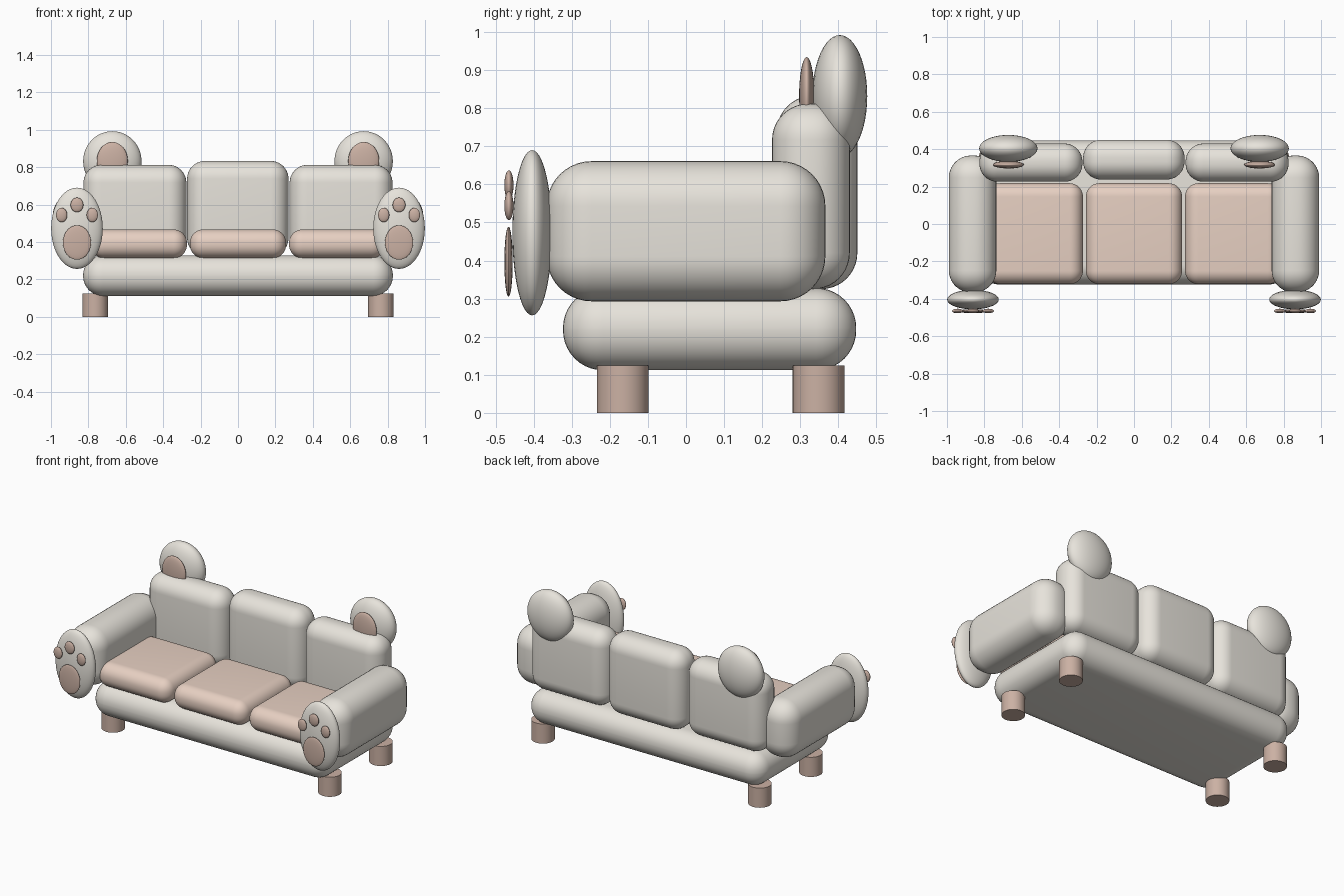
import bpy, math

if "Cube" in bpy.data.objects:
    bpy.data.objects.remove(bpy.data.objects["Cube"])


def material(name, rgb):
    m = bpy.data.materials.new(name)
    m.diffuse_color = (*rgb, 1)
    m.use_nodes = True
    m.node_tree.nodes["Principled BSDF"].inputs["Base Color"].default_value = m.diffuse_color
    return m


CREAM = material("cream_fabric", (0.80, 0.77, 0.71))
PINK = material("pink_fabric", (0.80, 0.63, 0.54))
ROSE = material("rose_pad", (0.60, 0.44, 0.37))


def finish(ob, name, mat):
    ob.name = name
    ob.data.materials.append(mat)
    bpy.ops.object.shade_smooth_by_angle(angle=math.radians(40))
    return ob


def cushion(name, x, y, z, r, mat):
    """Rounded box from (min, max) ranges on each axis."""
    mid = [(a + b) / 2 for a, b in (x, y, z)]
    bpy.ops.mesh.primitive_cube_add(size=1, location=mid)
    ob = bpy.context.object
    ob.scale = [b - a for a, b in (x, y, z)]
    bpy.ops.object.transform_apply(location=False, rotation=False, scale=True)
    bev = ob.modifiers.new("round", 'BEVEL')
    bev.width, bev.segments = r, 10
    bpy.ops.object.modifier_apply(modifier=bev.name)
    return finish(ob, name, mat)


def ellipsoid(name, centre, half, mat):
    bpy.ops.mesh.primitive_uv_sphere_add(segments=40, ring_count=24, radius=1, location=centre)
    ob = bpy.context.object
    ob.scale = half
    bpy.ops.object.transform_apply(location=False, rotation=False, scale=True)
    return finish(ob, name, mat)


# base and the middle cushions
cushion("base", (-0.828, 0.828), (-0.323, 0.447), (0.112, 0.328), 0.105, CREAM)
cushion("seat_middle", (-0.257, 0.257), (-0.322, 0.218), (0.313, 0.467), 0.072, PINK)
cushion("back_middle", (-0.272, 0.27), (0.238, 0.45), (0.325, 0.833), 0.095, CREAM)

for side, s in (("left", -1), ("right", 1)):
    # outer cushions
    def span(a, b):
        return tuple(sorted((s * a, s * b)))
    cushion("seat_" + side, span(0.273, 0.787), (-0.322, 0.218), (0.313, 0.467), 0.072, PINK)
    cushion("back_" + side, span(0.276, 0.826), (0.226, 0.43), (0.325, 0.812), 0.095, CREAM)
    # armrest with paw on its front
    cushion("arm_" + side, span(0.736, 0.99), (-0.366, 0.366), (0.293, 0.661), 0.118, CREAM)
    px = s * 0.861
    ellipsoid("paw_" + side, (px, -0.404, 0.473), (0.138, 0.052, 0.217), CREAM)
    ellipsoid("paw_pad_" + side, (px, -0.466, 0.397), (0.075, 0.011, 0.092), ROSE)
    for i, (dx, z, rx, rz) in enumerate(((-0.082, 0.544, 0.03, 0.038),
                                         (0, 0.598, 0.034, 0.039),
                                         (0.082, 0.544, 0.03, 0.038))):
        ellipsoid(f"toe_{side}_{i}", (px + dx, -0.465, z), (rx, 0.012, rz), ROSE)
    # ears on the backrest
    ellipsoid("ear_" + side, (s * 0.672, 0.404, 0.832), (0.156, 0.072, 0.16), CREAM)
    ellipsoid("inner_ear_" + side, (s * 0.672, 0.317, 0.833), (0.083, 0.02, 0.101), ROSE)
    # legs
    for end, y in (("front", -0.166), ("back", 0.348)):
        bpy.ops.mesh.primitive_cylinder_add(vertices=40, radius=0.068, depth=0.125,
                                            location=(s * 0.764, y, 0.0625))
        finish(bpy.context.object, f"leg_{end}_{side}", ROSE)
